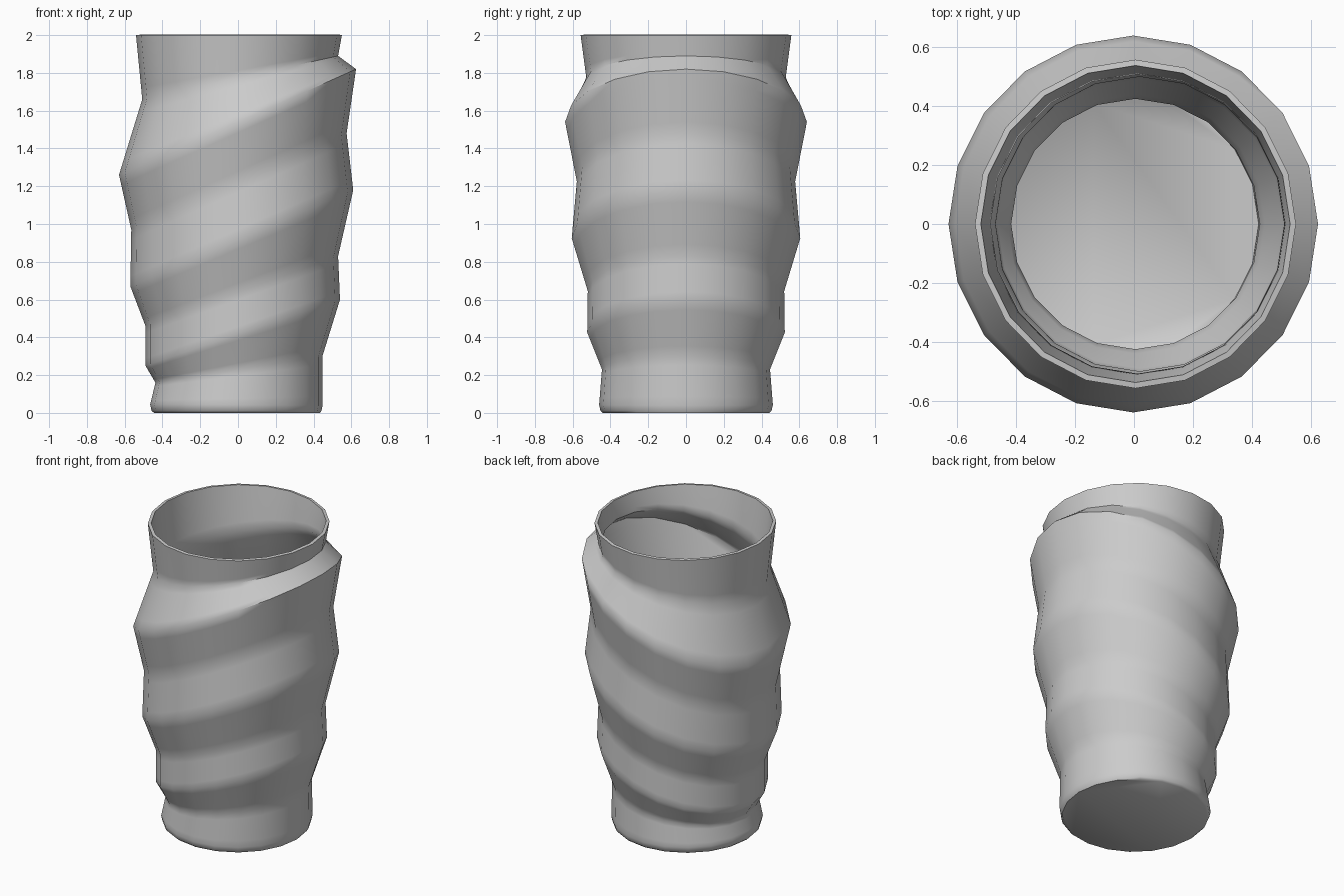
import bpy, bmesh, math

if "Cube" in bpy.data.objects:
    bpy.data.objects.remove(bpy.data.objects["Cube"])

SIDES = 20
WALL = 0.02

# Tilted rings, bottom to top: left x, left z, right x, right z, half depth in y
rings = [
    (-0.445, 0.00, 0.435, 0.00, 0.44),
    (-0.458, 0.012, 0.442, 0.012, 0.453),
    (-0.465, 0.045, 0.448, 0.04, 0.46),
    (-0.437, 0.16, 0.447, 0.30, 0.445),
    (-0.49, 0.25, 0.54, 0.60, 0.523),
    (-0.49, 0.46, 0.53, 0.83, 0.52),
    (-0.57, 0.67, 0.61, 1.18, 0.605),
    (-0.565, 0.97, 0.575, 1.48, 0.578),
    (-0.63, 1.26, 0.625, 1.82, 0.64),
    (-0.507, 1.66, 0.53, 1.89, 0.528),
    (-0.54, 2.00, 0.55, 2.00, 0.558),
]

# Support loops beside each ridge keep the shading bands crisp
loops = rings[:3]
for a, b in zip(rings[2:], rings[3:]):
    for t in (0.18, 0.82):
        loops.append(tuple(p + (q - p) * t for p, q in zip(a, b)))
    loops.append(b)


def add_loop(bm, lx, lz, rx, rz, ry):
    verts = []
    for i in range(SIDES):
        a = 2 * math.pi * i / SIDES
        c = math.cos(a)
        verts.append(bm.verts.new(((lx + rx) / 2 + (rx - lx) / 2 * c,
                                   ry * math.sin(a),
                                   (lz + rz) / 2 + (rz - lz) / 2 * c)))
    return verts


# Outer skin with closed base and open top
bm = bmesh.new()
rows = [add_loop(bm, *l) for l in loops]
for lo, hi in zip(rows, rows[1:]):
    for i in range(SIDES):
        j = (i + 1) % SIDES
        bm.faces.new((lo[i], lo[j], hi[j], hi[i]))
bm.faces.new(rows[0][::-1])
bm.normal_update()
mesh = bpy.data.meshes.new("vase")
bm.to_mesh(mesh)
bm.free()
vase = bpy.data.objects.new("vase", mesh)
bpy.context.collection.objects.link(vase)

# Thin wall inward, then smooth shading with a sharp rim
bpy.context.view_layer.objects.active = vase
vase.select_set(True)
solid = vase.modifiers.new("wall", 'SOLIDIFY')
solid.thickness = WALL
solid.offset = -1
bpy.ops.object.modifier_apply(modifier=solid.name)
bpy.ops.object.shade_smooth_by_angle(angle=math.radians(48))
